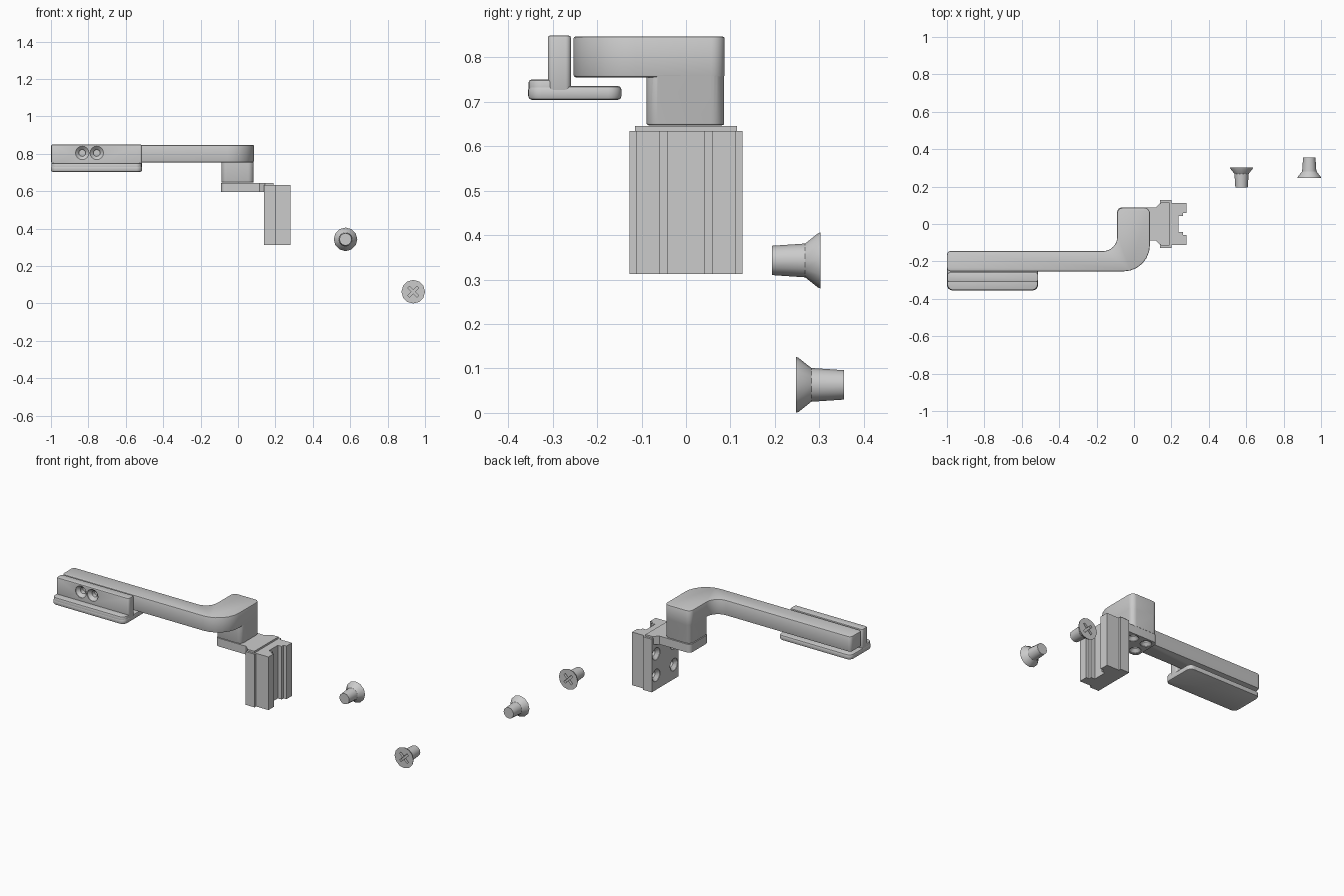
import bpy, bmesh
from math import radians, pi
from mathutils import Vector, Matrix

if "Cube" in bpy.data.objects:
    bpy.data.objects.remove(bpy.data.objects["Cube"])

D = bpy.data


def link(name, bm):
    bmesh.ops.recalc_face_normals(bm, faces=bm.faces)
    me = D.meshes.new(name)
    bm.to_mesh(me)
    bm.free()
    ob = D.objects.new(name, me)
    bpy.context.collection.objects.link(ob)
    return ob


def activate(ob):
    bpy.ops.object.select_all(action='DESELECT')
    bpy.context.view_layer.objects.active = ob
    ob.select_set(True)


def rounded(points, n=6):
    """Outline from (x, y, radius) corners."""
    out = []
    for i, (x, y, r) in enumerate(points):
        p = Vector((x, y))
        if not r:
            out.append(p)
            continue
        a = p + (Vector(points[i - 1][:2]) - p).normalized() * r
        b = p + (Vector(points[(i + 1) % len(points)][:2]) - p).normalized() * r
        for k in range(n + 1):
            t = k / n
            w = [(1 - t) ** 2, 2 * t * (1 - t) * 0.7071, t * t]
            out.append((a * w[0] + p * w[1] + b * w[2]) / sum(w))
    return out


def prism(name, points, z0, z1, bevel=0.0):
    bm = bmesh.new()
    base = bm.faces.new([bm.verts.new((p.x, p.y, z0)) for p in rounded(points)])
    top = bmesh.ops.extrude_face_region(bm, geom=[base])['geom']
    bmesh.ops.translate(bm, vec=(0, 0, z1 - z0),
                        verts=[v for v in top if isinstance(v, bmesh.types.BMVert)])
    ob = link(name, bm)
    if bevel:
        activate(ob)
        m = ob.modifiers.new("bevel", 'BEVEL')
        m.width, m.segments, m.angle_limit = bevel, 2, radians(40)
        bpy.ops.object.modifier_apply(modifier=m.name)
    return ob


def rect(x0, x1, y0, y1, r=0.0):
    return [(x0, y0, r), (x1, y0, r), (x1, y1, r), (x0, y1, r)]


def lathe(name, profile, seg, matrix):
    """Revolve (radius, height) rings around z, then place."""
    bm = bmesh.new()
    rings = [[bm.verts.new(matrix @ (Matrix.Rotation(2 * pi * k / seg, 4, 'Z') @ Vector((r, 0, h))))
              for k in range(seg)] for r, h in profile]
    for a, b in zip(rings, rings[1:]):
        for k in range(seg):
            bm.faces.new((a[k], a[k - 1], b[k - 1], b[k]))
    bm.faces.new(rings[0])
    bm.faces.new(rings[-1])
    return link(name, bm)


def boolean(ob, other, op='DIFFERENCE'):
    activate(ob)
    m = ob.modifiers.new("bool", 'BOOLEAN')
    m.operation, m.object, m.solver = op, other, 'EXACT'
    bpy.ops.object.modifier_apply(modifier=m.name)
    D.objects.remove(other)


def place(pos, direction):
    return Matrix.Translation(pos) @ Vector(direction).to_track_quat('Z', 'Y').to_matrix().to_4x4()


def countersink(ob, pos, direction, r, depth):
    """Conical hole going inwards along direction."""
    prof = [(r, -0.01), (r, 0.003), (r * 0.5, 0.02), (r * 0.5, depth)]
    boolean(ob, lathe("cutter", prof, 16, place(pos, direction)))


def smooth(ob):
    activate(ob)
    bpy.ops.object.shade_smooth_by_angle(angle=radians(30))


# Cranked arm with its post
arm = prism("arm", [(-1, -0.253, 0.02), (0.085, -0.253, 0.14), (0.085, 0.087, 0.03),
                    (-0.09, 0.087, 0.03), (-0.09, -0.145, 0.075), (-1, -0.145, 0.02)],
            0.755, 0.847, 0.005)
post = prism("post", rect(-0.089, 0.084, -0.089, 0.086, 0.03), 0.647, 0.80, 0.005)
boolean(arm, post, 'UNION')
smooth(arm)

# Bracket: flared horizontal tongue
tongue = prism("bracket_tongue", [(-0.09, -0.088, 0.025), (0.08, -0.088, 0.0), (0.115, -0.088, 0.0),
                                  (0.145, -0.115, 0), (0.19, -0.115, 0), (0.19, 0.115, 0),
                                  (0.145, 0.115, 0), (0.115, 0.088, 0), (0.08, 0.088, 0),
                                  (-0.09, 0.088, 0.025)], 0.595, 0.645)
for x in (-0.045, 0.045):
    for y in (-0.045, 0.045):
        countersink(tongue, (x, y, 0.595), (0, 0, 1), 0.032, 0.04)
smooth(tongue)

# Bracket: vertical slotted plate
half = [(0.14, 0.127), (0.2, 0.127), (0.2, 0.112), (0.282, 0.112), (0.282, 0.06),
        (0.262, 0.06), (0.262, 0.042), (0.237, 0.042)]
outline = [(x, -y, 0) for x, y in half] + [(x, y, 0) for x, y in reversed(half)]
plate = prism("bracket_plate", outline, 0.313, 0.634)
for y in (-0.085, 0.085):
    for z in (0.40, 0.53):
        countersink(plate, (0.14, y, z), (1, 0, 0), 0.037, 0.045)
smooth(plate)

# Pad under the arm end: base, front ledge, upright with two holes
smooth(prism("pad_base", rect(-1, -0.513, -0.355, -0.145, 0.03), 0.704, 0.736, 0.009))
smooth(prism("pad_ledge", [(-0.998, -0.354, 0.03), (-0.515, -0.354, 0.03), (-0.515, -0.27, 0),
                           (-0.998, -0.27, 0)], 0.715, 0.75, 0.006))
upright = prism("pad_upright", rect(-0.998, -0.513, -0.311, -0.259, 0.012), 0.72, 0.849, 0.005)
for x in (-0.833, -0.755):
    countersink(upright, (x, -0.311, 0.805), (0, 1, 0), 0.036, 0.045)
smooth(upright)

# Loose countersunk screws with cross recess
for i, (x, y, z, s) in enumerate([(0.575, 0.303, 0.343, -1), (0.937, 0.247, 0.063, 1)]):
    screw = lathe(f"screw_{i + 1}", [(0.063, 0), (0.061, 0.006), (0.038, 0.035), (0.033, 0.109)],
                  12, place((x, y, z), (0, s, 0)))
    for a in (45, 135):
        bm = bmesh.new()
        bmesh.ops.create_cube(bm, size=1, matrix=Matrix.Translation((x, y, z))
                              @ Matrix.Rotation(radians(a), 4, 'Y')
                              @ Matrix.Diagonal((0.07, 0.03, 0.013, 1)))
        boolean(screw, link("cutter", bm))
    smooth(screw)
